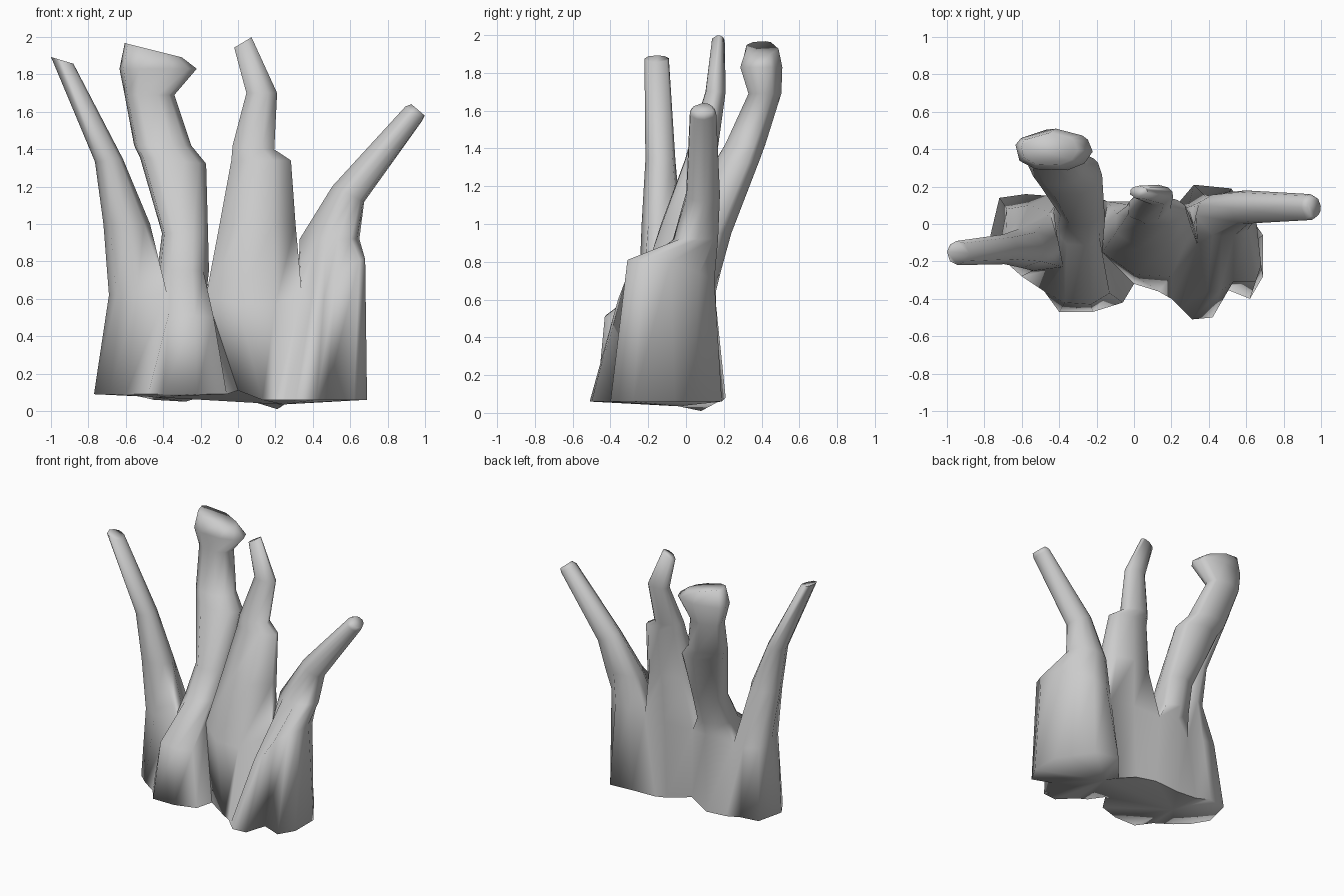
import bpy
import bmesh
import math

cube = bpy.data.objects.get("Cube")
if cube:
    bpy.data.objects.remove(cube, do_unlink=True)

# Fluted trunk outline, counter-clockwise: base x, base y, rim x, rim y, rim z
OUTLINE = [
    (-.48, -.36, -.38, -.23, .63),   # front notch, outer right / broad branch
    (-.40, -.47, -.37, -.42, .52),
    (-.22, -.47, -.23, -.43, .51),
    (-.06, -.42, -.13, -.37, .50),
    (0, -.32, -.17, -.15, .62),      # front notch, broad / central branch
    (.13, -.36, 0, -.27, .57),
    (.20, -.40, .20, -.28, .57),
    (.25, -.45, .34, -.11, .64),     # front notch, central / outer left branch
    (.31, -.51, .39, -.36, .56),
    (.42, -.50, .46, -.36, .60),
    (.47, -.34, .53, -.31, .73),
    (.62, -.40, .65, -.31, .81),
    (.69, -.28, .68, -.22, .81),
    (.69, -.06, .66, -.08, .80),
    (.62, .04, .59, .07, .74),
    (.52, .19, .50, .15, .70),
    (.32, .21, .38, .15, .66),
    (.21, .08, .29, .09, .62),       # back notch, outer left / central branch
    (.08, .12, .10, .12, .63),
    (-.12, .10, -.14, .12, .63),     # back notch, central / broad branch
    (-.28, .15, -.28, .16, .65),
    (-.45, .15, -.45, .06, .59),     # back notch, broad / outer right branch
    (-.58, .16, -.56, .10, .60),
    (-.72, .14, -.68, .08, .62),
    (-.77, -.07, -.69, -.06, .62),
    (-.69, -.20, -.65, -.20, .62),
    (-.60, -.28, -.54, -.25, .62),
]

# Base points that dip or rise from the general base height
BASE_HEIGHTS = {4: .11, 16: .08, 17: .01, 18: .05, 19: .10, 20: .05, 21: .06}

# Saddles between neighbouring branches
SADDLES = {"right": (-.41, -.08, .60), "middle": (-.16, 0, .62), "left": (.32, -.01, .66)}

# Branch rings: centre x, y, z, radius x, radius y, slope of the ring along x
OUTER_RIGHT = [
    (-.595, -.13, 1.0, .125, .105, 0),
    (-.69, -.135, 1.34, .075, .08, .1),
    (-.94, -.155, 1.875, .06, .065, -.3),
]
BROAD = [
    (-.295, .03, .75, .14, .155, 0),
    (-.285, .11, .95, .125, .13, 0),
    (-.35, .27, 1.34, .18, .12, -.1),
    (-.405, .31, 1.42, .155, .11, 0),
    (-.475, .415, 1.69, .135, .09, 0),
    (-.43, .395, 1.83, .21, .115, 0),
    (-.455, .40, 1.93, .155, .09, -.25),
]
CENTRAL = [
    (.10, 0, 1.0, .21, .14, 0),
    (.12, .07, 1.34, .165, .08, 0),
    (.08, .09, 1.41, .115, .08, -.1),
    (.125, .155, 1.70, .085, .055, 0),
    (.025, .17, 1.97, .048, .035, .6),
]
OUTER_LEFT = [
    (.49, .05, .92, .16, .12, 0),
    (.59, .09, 1.16, .085, .09, -.5),
    (.94, .09, 1.59, .045, .07, -.85),
    (.963, .09, 1.61, .036, .055, -.85),
]

bm = bmesh.new()


def bridge(lower, upper):
    """Join two closed loops with the same number of points."""
    n = len(lower)
    for i in range(n):
        j = (i + 1) % n
        bm.faces.new((lower[i], lower[j], upper[j], upper[i]))


def grow_branch(loop, rings):
    """Carry a loop of the trunk rim up through elliptical rings to a closed tip."""
    xs = [v.co.x for v in loop]
    ys = [v.co.y for v in loop]
    mid_x, mid_y = (max(xs) + min(xs)) / 2, (max(ys) + min(ys)) / 2
    wide, deep = max(xs) - min(xs), max(ys) - min(ys)
    angles = [math.atan2((y - mid_y) / deep, (x - mid_x) / wide) for x, y in zip(xs, ys)]
    for x, y, z, rx, ry, slope in rings:
        ring = []
        for a in angles:
            dx = rx * math.cos(a)
            ring.append(bm.verts.new((x + dx, y + ry * math.sin(a), z + slope * dx)))
        bridge(loop, ring)
        loop = ring
    bm.faces.new(loop)


# Trunk wall, with the right half of the base a little higher
base = []
for i, point in enumerate(OUTLINE):
    height = BASE_HEIGHTS.get(i, .09 if point[0] < .1 else .06)
    base.append(bm.verts.new((point[0], point[1], height)))
rim = [bm.verts.new(p[2:]) for p in OUTLINE]
bridge(base, rim)

# Underside: two shallow fans meeting at the middle notch
front_split, back_split = 4, 19
right_hub = bm.verts.new((-.45, -.10, .075))
left_hub = bm.verts.new((.24, -.04, .035))
for i, vert in enumerate(base):
    hub = left_hub if front_split <= i < back_split else right_hub
    bm.faces.new((base[(i + 1) % len(base)], vert, hub))
for split in (front_split, back_split):
    bm.faces.new((base[split], left_hub, right_hub))

# Four branches sharing the saddles
saddle = {name: bm.verts.new(co) for name, co in SADDLES.items()}
grow_branch(rim[21:] + [rim[0], saddle["right"]], OUTER_RIGHT)
grow_branch(rim[0:5] + [saddle["middle"]] + rim[19:22] + [saddle["right"]], BROAD)
grow_branch(rim[4:8] + [saddle["left"]] + rim[17:20] + [saddle["middle"]], CENTRAL)
grow_branch(rim[7:18] + [saddle["left"]], OUTER_LEFT)

bmesh.ops.recalc_face_normals(bm, faces=bm.faces)
mesh = bpy.data.meshes.new("branching_stump")
bm.to_mesh(mesh)
bm.free()
stump = bpy.data.objects.new("branching_stump", mesh)
bpy.context.collection.objects.link(stump)

# Plain grey colour
GREY = (.6, .6, .6, 1)
grey = bpy.data.materials.new("plain_grey")
grey.use_nodes = True
grey.diffuse_color = GREY
shader = next(n for n in grey.node_tree.nodes if n.type == "BSDF_PRINCIPLED")
shader.inputs["Base Color"].default_value = GREY
mesh.materials.append(grey)

# Smooth bark with a crisp front base edge
bpy.ops.object.select_all(action="DESELECT")
stump.select_set(True)
bpy.context.view_layer.objects.active = stump
bpy.ops.object.shade_smooth_by_angle(angle=math.radians(95))
